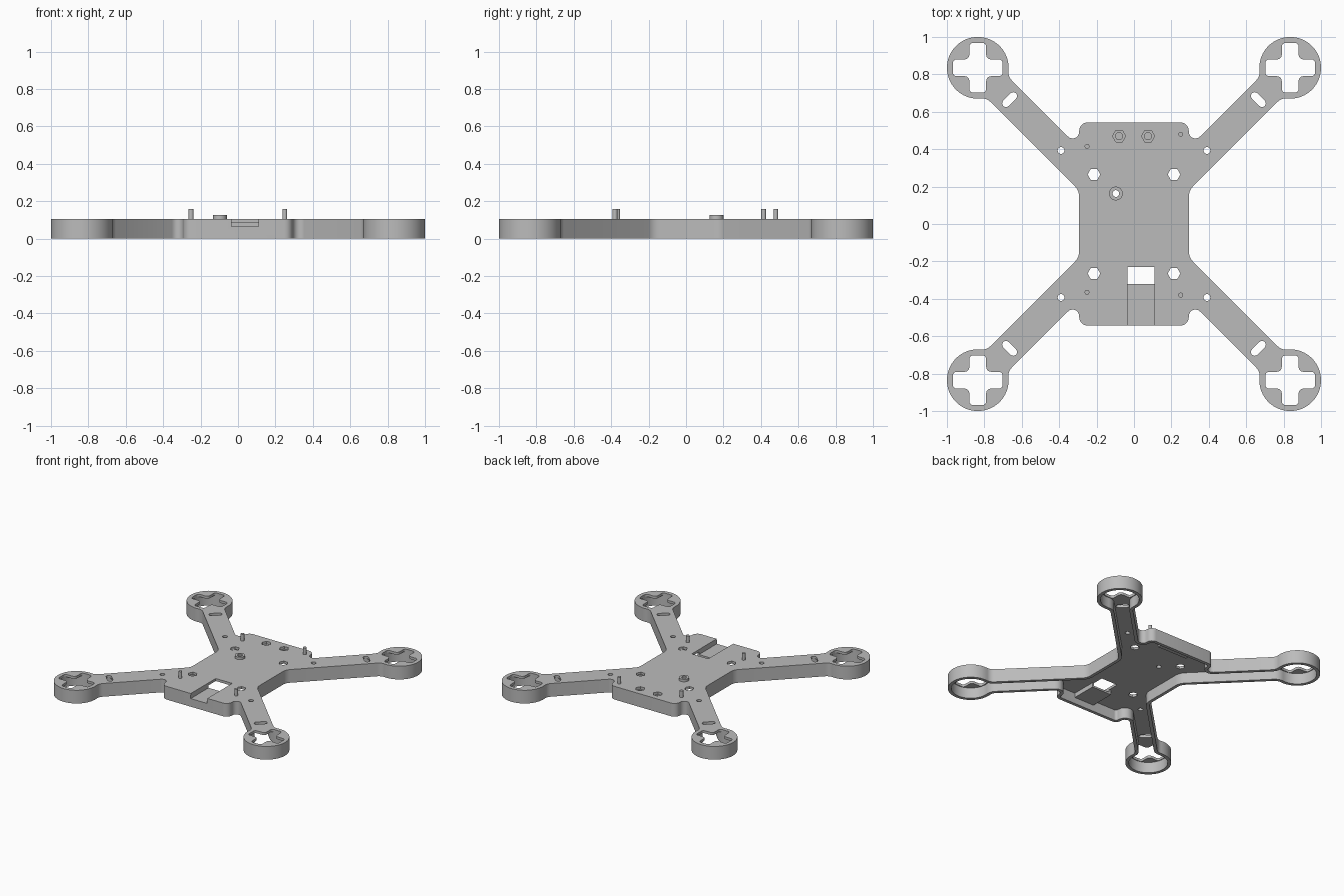
import bpy, bmesh
from math import sin, cos, tan, pi, radians, sqrt
from mathutils import Vector

if "Cube" in bpy.data.objects:
    bpy.data.objects.remove(bpy.data.objects["Cube"])

TOP, UNDER, WALL = 0.105, 0.085, 0.025
MOTOR = 0.835   # motor ring centre on both axes

grey = bpy.data.materials.new("plastic grey")
grey.use_nodes = True
grey.diffuse_color = (0.5, 0.5, 0.5, 1)
grey.node_tree.nodes["Principled BSDF"].inputs["Base Color"].default_value = grey.diffuse_color


# ---- 2D profile helpers ----
def fillet(corners, steps=6):
    """Round each (x, y, radius) corner of a closed polygon."""
    out = []
    for i, (x, y, r) in enumerate(corners):
        p = Vector((x, y))
        if r == 0:
            out.append(p)
            continue
        a = (Vector(corners[i - 1][:2]) - p).normalized()
        b = (Vector(corners[(i + 1) % len(corners)][:2]) - p).normalized()
        half = a.angle(b) / 2
        centre = p + (a + b).normalized() * r / sin(half)
        start = p + a * r / tan(half) - centre
        end = p + b * r / tan(half) - centre
        sweep = start.angle(end)
        for k in range(steps + 1):
            t = k / steps
            out.append(centre + (start * sin((1 - t) * sweep) + end * sin(t * sweep)) / sin(sweep))
    return out


def circle(x, y, r, n=24):
    return [Vector((x + r * cos(2 * pi * i / n), y + r * sin(2 * pi * i / n))) for i in range(n)]


def slot(x, y, angle, half, r, n=8):
    pts = []
    for side in (0, 1):
        a = angle + side * pi
        for i in range(n + 1):
            q = a - pi / 2 + pi * i / n
            pts.append(Vector((x + half * cos(a) + r * cos(q), y + half * sin(a) + r * sin(q))))
    return pts


def cross(x, y, w=0.045, e=0.133):
    arm = [(e, -w, 0.02), (e, w, 0.02), (w, w, 0.025)]
    pts = []
    for k in range(4):
        c, s = round(cos(k * pi / 2)), round(sin(k * pi / 2))
        pts += [(x + c * px - s * py, y + s * px + c * py, r) for px, py, r in arm]
    return fillet(pts, 4)


def frame_outline(t):
    """Body, four arms and four motor rings as one outline, inset by t."""
    b, h, w, r = 0.293 - t, 0.543 - t, 0.081 - t, 0.165 - t
    k, beta = w * sqrt(2), radians(40)
    u = (r - w * sin(beta)) / cos(beta)
    neck = (MOTOR + (w - u) / sqrt(2), MOTOR - (w + u) / sqrt(2))
    quarter = [(b, b - k, 0.08 + t), (*neck, 0.06 + t)]
    for i in range(37):
        a = radians(265 + 280 * i / 36)
        quarter.append((MOTOR + r * cos(a), MOTOR + r * sin(a), 0))
    quarter += [(neck[1], neck[0], 0.06 + t), (b, b + k, 0.035 + t), (b, h, 0.045 - t)]
    pts = []
    for sx, sy in ((1, 1), (-1, 1), (-1, -1), (1, -1)):
        part = [(sx * x, sy * y, rad) for x, y, rad in quarter]
        pts += part if sx * sy > 0 else part[::-1]
    return fillet(pts)


# ---- mesh helpers ----
def ring(bm, pts, z):
    return [bm.verts.new((p.x, p.y, z)) for p in pts]


def loft(bm, a, b):
    for i in range(len(a)):
        bm.faces.new((a[i - 1], a[i], b[i], b[i - 1]))


def cap(bm, loops):
    edges = [bm.edges.get((l[i - 1], l[i])) for l in loops for i in range(len(l))]
    bmesh.ops.triangle_fill(bm, edges=edges, use_beauty=True, use_dissolve=False)


def finish(bm, name):
    bmesh.ops.recalc_face_normals(bm, faces=bm.faces)
    mesh = bpy.data.meshes.new(name)
    bm.to_mesh(mesh)
    bm.free()
    mesh.materials.append(grey)
    ob = bpy.data.objects.new(name, mesh)
    bpy.context.scene.collection.objects.link(ob)
    return ob


def plate(name, outline, z0, z1, holes=()):
    bm = bmesh.new()
    low, high = [], []
    for pts in (outline, *holes):
        low.append(ring(bm, pts, z0))
        high.append(ring(bm, pts, z1))
        loft(bm, low[-1], high[-1])
    cap(bm, low)
    cap(bm, high)
    return finish(bm, name)


def box(name, x0, x1, y0, y1, z0, z1, holes=()):
    pts = [Vector(p) for p in ((x0, y0), (x1, y0), (x1, y1), (x0, y1))]
    return plate(name, pts, z0, z1, holes)


# ---- openings in the top plate ----
nuts = [(-0.08, 0.47), (0.075, 0.47)]
boss = (-0.097, 0.163)
holes = [circle(x, y, 0.035, 6) for x, y in nuts] + [circle(*boss, 0.018)]
for sx in (-1, 1):
    for sy in (-1, 1):
        holes.append(cross(sx * MOTOR, sy * MOTOR))
        holes.append(circle(sx * 0.39, sy * 0.393, 0.018))
        holes.append(circle(sx * 0.214, sy * 0.265, 0.034, 6))
        holes.append(slot(sx * 0.665, sy * 0.665, -sx * sy * pi / 4, 0.028, 0.02))

# ---- hollow frame: outer wall, rim, inner wall, pierced top ----
bm = bmesh.new()
outer, inner = frame_outline(0), frame_outline(WALL)
o_low, o_high = ring(bm, outer, 0), ring(bm, outer, TOP)
i_low, i_high = ring(bm, inner, 0), ring(bm, inner, UNDER)
loft(bm, o_low, o_high)
loft(bm, i_low, i_high)
loft(bm, o_low, i_low)
tops, unders = [o_high], [i_high]
for pts in holes:
    unders.append(ring(bm, pts, UNDER))
    tops.append(ring(bm, pts, TOP))
    loft(bm, unders[-1], tops[-1])
cap(bm, tops)
cap(bm, unders)
frame = finish(bm, "frame")

# ---- front cable channel ----
X0, X1 = -0.035, 0.11
cutter = box("channel_cutter", X0, X1, -0.6, -0.23, 0.05, 0.2)
cutter.hide_render = True
mod = frame.modifiers.new("channel", "BOOLEAN")
mod.operation, mod.solver, mod.object = "DIFFERENCE", "EXACT", cutter
bpy.context.view_layer.objects.active = frame
bpy.ops.object.modifier_apply(modifier=mod.name)
bpy.data.objects.remove(cutter)
parts = [frame]
parts.append(box("channel_floor", X0 - 0.018, X1 + 0.012, -0.544, -0.32, 0.05, 0.065))
parts.append(box("channel_side_right", X0 - 0.018, X0, -0.544, -0.32, 0.06, 0.095))
parts.append(box("channel_side_left", X1, X1 + 0.012, -0.544, -0.32, 0.06, 0.095))

# ---- nut block under the rear edge ----
parts.append(box("nut_block_base", -0.13, 0.13, 0.425, 0.515, 0.05, 0.07))
parts.append(box("nut_block", -0.13, 0.13, 0.425, 0.515, 0.07, UNDER,
                 [circle(x, y, 0.019) for x, y in nuts]))

# ---- raised boss and locating pins ----
parts.append(plate("boss", circle(*boss, 0.037), TOP - 0.005, 0.125, [circle(*boss, 0.018)]))
for i, (x, y) in enumerate([(-0.251, 0.415), (0.25, 0.48), (-0.251, -0.365), (0.25, -0.38)]):
    parts.append(plate(f"pin_{i + 1}", circle(x, y, 0.013, 20), 0.09, 0.158))

# ---- shading ----
bpy.ops.object.select_all(action="DESELECT")
for ob in parts:
    ob.select_set(True)
bpy.context.view_layer.objects.active = frame
bpy.ops.object.shade_smooth_by_angle(angle=radians(30))
